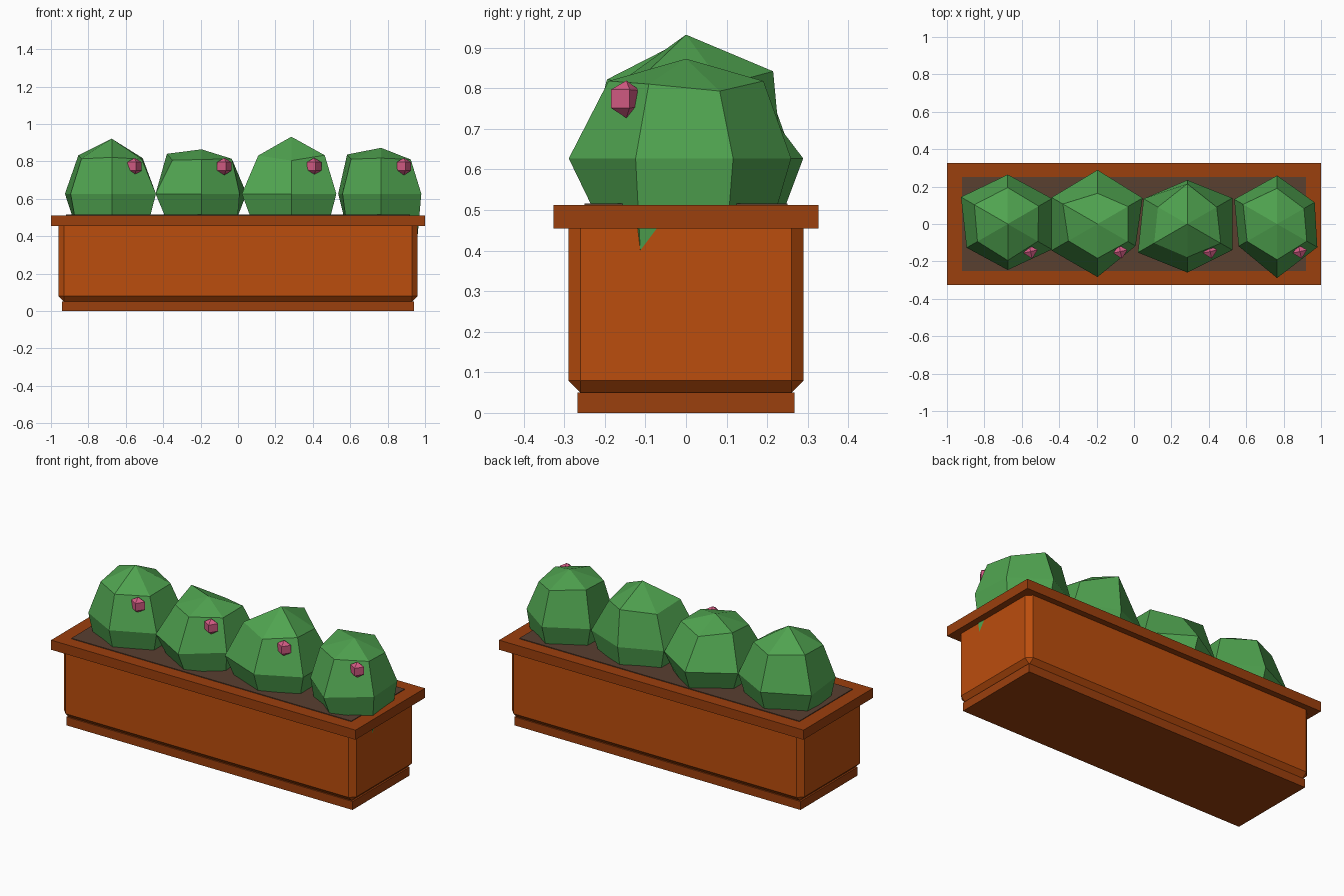
import bpy, bmesh
from math import sin, cos, pi, radians

if "Cube" in bpy.data.objects:
    bpy.data.objects.remove(bpy.data.objects["Cube"])


def material(name, rgb):
    m = bpy.data.materials.new(name)
    m.diffuse_color = (*rgb, 1)
    m.use_nodes = True
    m.node_tree.nodes["Principled BSDF"].inputs["Base Color"].default_value = m.diffuse_color
    return m


CLAY = material("clay", (0.50, 0.075, 0.004))
DARK_CLAY = material("dark_clay", (0.33, 0.05, 0.004))
SOIL = material("soil", (0.10, 0.05, 0.03))
LEAF = material("leaf", (0.08, 0.37, 0.08))
PETAL = material("petal", (0.68, 0.11, 0.24))


def add_object(name, bm, mat):
    bmesh.ops.recalc_face_normals(bm, faces=bm.faces)
    me = bpy.data.meshes.new(name)
    bm.to_mesh(me)
    bm.free()
    me.materials.append(mat)
    ob = bpy.data.objects.new(name, me)
    bpy.context.collection.objects.link(ob)
    return ob


def box(name, hx, hy, z0, z1, mat, chamfer=0):
    bm = bmesh.new()
    bmesh.ops.create_cube(bm, size=1)
    for v in bm.verts:
        v.co = (v.co.x * 2 * hx, v.co.y * 2 * hy, z0 if v.co.z < 0 else z1)
    if chamfer:
        bmesh.ops.bevel(bm, geom=bm.edges[:], offset=chamfer, segments=1,
                        affect='EDGES')
    return add_object(name, bm, mat)


def faceted_ball(name, centre, r, start, rings, top, bottom, mat):
    """Low-poly ball; rings hold one radius factor per corner, top to bottom."""
    cx, cy, cz = centre
    bm = bmesh.new()
    n = len(rings[0])
    rows = []
    for i, factors in enumerate(rings):
        phi = pi * (i + 1) / (len(rings) + 1)
        row = []
        for k, f in enumerate(factors):
            a = radians(start) + 2 * pi * k / n
            row.append(bm.verts.new((cx + r * f * sin(phi) * cos(a),
                                     cy + r * f * sin(phi) * sin(a),
                                     cz + r * f * cos(phi))))
        rows.append(row)
    apex = bm.verts.new((cx, cy, cz + r * top))
    base = bm.verts.new((cx, cy, cz - r * bottom))
    for k in range(n):
        j = (k + 1) % n
        bm.faces.new((apex, rows[0][k], rows[0][j]))
        bm.faces.new((base, rows[-1][j], rows[-1][k]))
        for a, b in zip(rows, rows[1:]):
            bm.faces.new((a[k], b[k], b[j], a[j]))
    return add_object(name, bm, mat)


# Planter: foot, chamfered body, overhanging rim, soil
box("foot", 0.94, 0.268, 0, 0.05, DARK_CLAY)
box("body", 0.96, 0.29, 0.05, 0.488, CLAY, 0.03)
box("rim", 1.0, 0.326, 0.455, 0.512, DARK_CLAY)
box("soil", 0.92, 0.25, 0.47, 0.516, SOIL)

# Bushes: apex factor, then upper, middle and lower ring factors
# (corners run anticlockwise from back right)
BUSHES = [
    (1.09, (1.0, 1.02, 1.08, 0.98, 1.02, 0.97),
     (1.01, 0.98, 1.07, 0.94, 0.91, 1.01), (1.1, 1.05, 1.05, 1.1, 1.0, 1.1)),
    (0.88, (0.98, 0.86, 1.12, 0.94, 0.96, 0.98),
     (1.03, 1.07, 1.05, 1.05, 1.05, 0.87), (1.0, 1.1, 1.0, 1.0, 1.0, 1.12)),
    (1.13, (0.95, 1.125, 0.95, 1.07, 0.93, 1.08),
     (1.03, 0.87, 1.0, 1.13, 0.96, 1.03), (1.1, 1.05, 1.1, 1.12, 1.0, 1.12)),
    (0.91, (0.87, 1.0, 1.1, 0.97, 1.0, 0.96),
     (0.86, 0.96, 0.98, 0.88, 1.07, 0.92), (1.05, 1.05, 1.05, 1.08, 1.02, 1.18)),
]
for i, (top, upper, middle, lower) in enumerate(BUSHES):
    x = -0.675 + 0.48 * i
    faceted_ball(f"bush_{i + 1}", (x, 0, 0.627), 0.27, 30,
                 (upper, middle, lower), top, 1.0, LEAF)
    # Small flower bud on the front of each bush
    faceted_ball(f"flower_{i + 1}", (x + 0.122, -0.147, 0.774), 0.045, 12,
                 ((1, 0.9, 1, 1), (1, 0.9, 1, 1)), 1.0, 1.05, PETAL)
